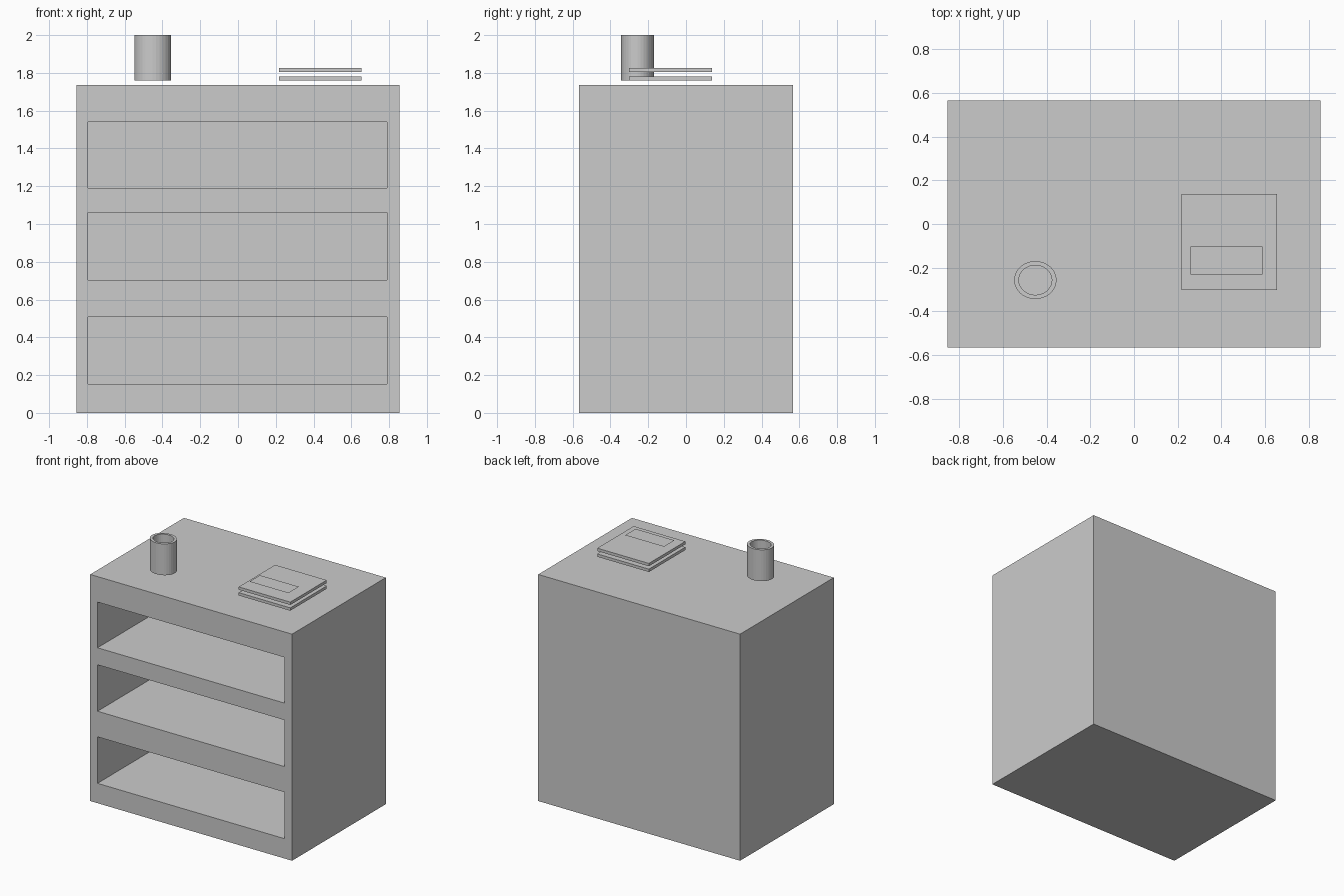
import bpy, bmesh
from mathutils import Matrix, Vector

if "Cube" in bpy.data.objects:
    bpy.data.objects.remove(bpy.data.objects["Cube"])


def finish(name, bm):
    bmesh.ops.recalc_face_normals(bm, faces=bm.faces)
    me = bpy.data.meshes.new(name)
    bm.to_mesh(me)
    bm.free()
    ob = bpy.data.objects.new(name, me)
    bpy.context.collection.objects.link(ob)
    return ob


def add_box(bm, lo, hi):
    lo, hi = Vector(lo), Vector(hi)
    mat = Matrix.Translation((lo + hi) / 2) @ Matrix.Diagonal((*(hi - lo), 1))
    bmesh.ops.create_cube(bm, size=1, matrix=mat)


def box(name, lo, hi):
    bm = bmesh.new()
    add_box(bm, lo, hi)
    return finish(name, bm)


# Cabinet body with three open compartments in the front
cabinet = box("cabinet_body", (-0.855, -0.567, 0), (0.855, 0.567, 1.735))
bm = bmesh.new()
for z0, z1 in ((0.152, 0.508), (0.704, 1.06), (1.19, 1.54)):
    add_box(bm, (-0.793, -0.7, z0), (0.79, 0.507, z1))
cutter = finish("compartment_cutter", bm)
cutter.hide_render = True
cut = cabinet.modifiers.new("compartments", 'BOOLEAN')
cut.object = cutter
cut.operation = 'DIFFERENCE'
cut.solver = 'EXACT'
bpy.context.view_layer.objects.active = cabinet
bpy.ops.object.modifier_apply(modifier=cut.name)
bpy.data.objects.remove(cutter)

# Slightly oval cup, hollow down to a thin base
bm = bmesh.new()
SIDES = 32
profile = ((1.0, 1.76), (1.0, 2.0), (0.78, 2.0), (0.78, 1.785))
bottom = None
for scale, z in profile:
    ring = bmesh.ops.create_circle(
        bm, segments=SIDES, radius=1,
        matrix=Matrix.Translation((-0.452, -0.257, z)) @ Matrix.Diagonal((0.097 * scale, 0.087 * scale, 1, 1)))["verts"]
    if bottom:
        for i in range(SIDES):
            j = (i + 1) % SIDES
            bm.faces.new((bottom[i], bottom[j], ring[j], ring[i]))
    else:
        bm.faces.new(ring)
    bottom = ring
bm.faces.new(bottom)
finish("cup", bm)

# Stack of two thin slabs
for name, z in (("lower_slab", 1.76), ("upper_slab", 1.804)):
    box(name, (0.218, -0.303, z), (0.655, 0.138, z + 0.022))

# Thin label sheet hovering over the stack
bm = bmesh.new()
mat = Matrix.Translation((0.424, -0.168, 1.85)) @ Matrix.Diagonal((0.33, 0.128, 1, 1))
bmesh.ops.create_grid(bm, x_segments=1, y_segments=1, size=0.5, matrix=mat)
finish("label_sheet", bm)
